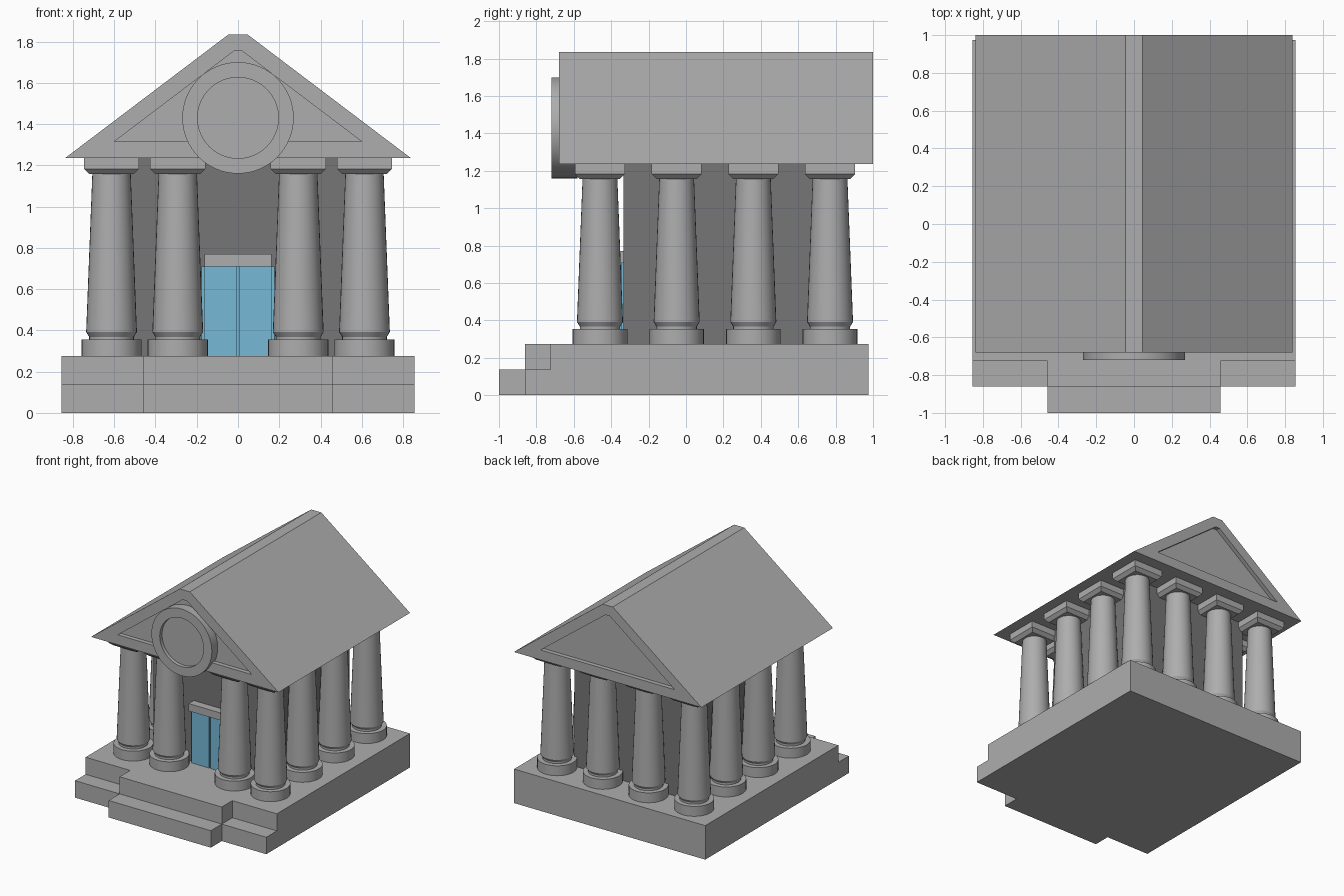
import bpy, bmesh, math
from mathutils import Vector

cube = bpy.data.objects.get("Cube")
if cube:
    bpy.data.objects.remove(cube, do_unlink=True)


def material(name, rgb):
    m = bpy.data.materials.new(name)
    m.use_nodes = True
    m.diffuse_color = (*rgb, 1)
    m.node_tree.nodes["Principled BSDF"].inputs["Base Color"].default_value = (*rgb, 1)
    return m


STONE = material("pale stone", (0.42, 0.42, 0.42))
WALL = material("dark stone", (0.18, 0.18, 0.18))
GLASS = material("door blue", (0.18, 0.48, 0.67))


def finish(name, bm, mat, smooth=False):
    bmesh.ops.recalc_face_normals(bm, faces=bm.faces)
    mesh = bpy.data.meshes.new(name)
    bm.to_mesh(mesh)
    bm.free()
    mesh.materials.append(mat)
    ob = bpy.data.objects.new(name, mesh)
    bpy.context.collection.objects.link(ob)
    if smooth:
        bpy.ops.object.select_all(action='DESELECT')
        ob.select_set(True)
        bpy.context.view_layer.objects.active = ob
        bpy.ops.object.shade_smooth_by_angle(angle=math.radians(30))
    return ob


def prism(name, outline, offset, mat):
    """Extrude a flat outline along an offset vector."""
    bm = bmesh.new()
    face = bm.faces.new([bm.verts.new(p) for p in outline])
    ext = bmesh.ops.extrude_face_region(bm, geom=[face], use_keep_orig=True)
    moved = [g for g in ext["geom"] if isinstance(g, bmesh.types.BMVert)]
    bmesh.ops.translate(bm, verts=moved, vec=offset)
    return finish(name, bm, mat)


def box(name, x, y, z, mat):
    outline = [(x[0], y[0], z[0]), (x[1], y[0], z[0]), (x[1], y[1], z[0]), (x[0], y[1], z[0])]
    return prism(name, outline, (0, 0, z[1] - z[0]), mat)


def lathe(bm, profile, segments, start=0.0):
    """Join rings of (radius, height) into a closed solid around z."""
    rings = []
    for r, z in profile:
        angles = [start + 2 * math.pi * i / segments for i in range(segments)]
        rings.append([bm.verts.new((r * math.cos(a), r * math.sin(a), z)) for a in angles])
    for low, high in zip(rings, rings[1:]):
        for i in range(segments):
            j = (i + 1) % segments
            bm.faces.new((low[i], low[j], high[j], high[i]))
    bm.faces.new(rings[0][::-1])
    bm.faces.new(rings[-1])


# Stepped platform: lower slab and upper slab, each with a projecting centre
def slab(name, side_front, centre_front, z0, z1):
    half, centre, back = 0.855, 0.457, 0.975
    right = [(half, back), (half, side_front), (centre, side_front), (centre, centre_front)]
    left = [(-x, y) for x, y in reversed(right)]
    prism(name, [(x, y, z0) for x, y in right + left], (0, 0, z1 - z0), STONE)


slab("lower_platform", -0.86, -1.0, 0, 0.137)
slab("upper_platform", -0.725, -0.86, 0.137, 0.275)

# Inner hall and entrance
box("hall", (-0.52, 0.52), (-0.335, 0.68), (0.275, 1.235), WALL)
box("door_backing", (-0.178, 0.178), (-0.345, -0.335), (0.275, 0.71), GLASS)
for side, s in (("left", 1), ("right", -1)):
    box(side + "_door", sorted((0.008 * s, 0.162 * s)), (-0.36, -0.34), (0.275, 0.71), GLASS)
box("door_lintel", (-0.162, 0.162), (-0.4, -0.33), (0.71, 0.77), STONE)

# Columns: round foot, tapered shaft and square flared capital
bm = bmesh.new()
lathe(bm, [(0.146, 0.275), (0.146, 0.355)], 32)
lathe(bm, [(0.108, 0.35), (0.108, 0.368), (0.123, 0.392), (0.093, 1.16)], 32)
root2 = math.sqrt(2)
lathe(bm, [(0.108 * root2, 1.157), (0.134 * root2, 1.183), (0.134 * root2, 1.236)], 4, math.pi / 4)
column = finish("column", bm, STONE, smooth=True)

EDGE, FRONT, BACK = 0.613, -0.46, 0.77
spots = [(x, FRONT) for x in (-EDGE, -0.292, 0.292, EDGE)]
spots += [(x, BACK) for x in (-EDGE, -EDGE / 3, EDGE / 3, EDGE)]
spots += [(x, y) for x in (-EDGE, EDGE) for y in (-0.05, 0.36)]
column.location = (*spots[0], 0)
for x, y in spots[1:]:
    copy = column.copy()
    copy.location = (x, y, 0)
    bpy.context.collection.objects.link(copy)

# Gabled roof with a sunken panel in each end
roof = prism("roof", [(-0.838, -0.68, 1.235), (0.838, -0.68, 1.235),
                      (0.045, -0.68, 1.835), (-0.045, -0.68, 1.835)], (0, 1.68, 0), STONE)
bm = bmesh.new()
bm.from_mesh(roof.data)
bm.normal_update()
for face in [f for f in bm.faces if abs(f.normal.y) > 0.9]:
    inward = Vector((0, -0.035 * face.normal.y, 0))
    bmesh.ops.inset_region(bm, faces=[face], thickness=0.08, use_even_offset=True)
    panel = bmesh.ops.extrude_discrete_faces(bm, faces=[face])["faces"][0]
    bmesh.ops.translate(bm, verts=panel.verts, vec=inward)
bm.to_mesh(roof.data)
bm.free()

# Round medallion with a raised rim, facing forward
bm = bmesh.new()
lathe(bm, [(0.27, -0.14), (0.27, 0), (0.196, 0), (0.196, -0.03)], 64)
medallion = finish("medallion", bm, STONE, smooth=True)
medallion.location = (0, -0.72, 1.43)
medallion.rotation_euler = (math.pi / 2, 0, 0)
